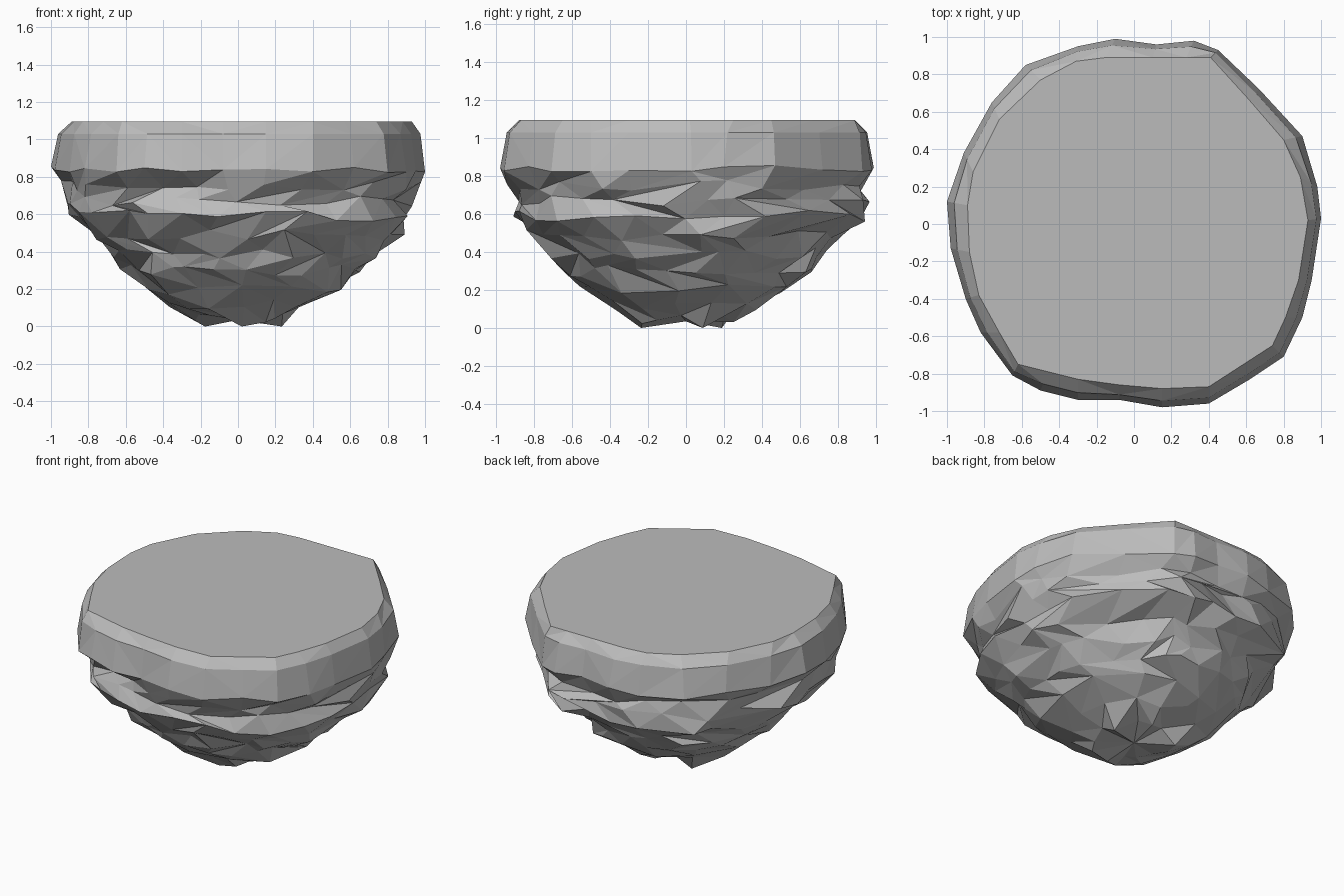
import bpy, bmesh, math, random
from mathutils import Vector

cube = bpy.data.objects.get("Cube")
if cube:
    bpy.data.objects.remove(cube, do_unlink=True)
random.seed(11)

stone = bpy.data.materials.new("grey stone")
stone.use_nodes = True
GREY = (0.5, 0.5, 0.5, 1)
stone.diffuse_color = GREY
stone.node_tree.nodes["Principled BSDF"].inputs["Base Color"].default_value = GREY

# Plan outlines: widest rim, and the flat top inside it
RIM = [(-1, .12), (-.91, .38), (-.76, .65), (-.58, .85), (-.3, .95), (-.1, .99), (.12, .96),
       (.32, .98), (.45, .93), (.67, .72), (.9, .47), (.98, .2), (1, .03), (.95, -.3),
       (.9, -.5), (.8, -.71), (.62, -.83), (.4, -.96), (.15, -.98), (-.08, -.94),
       (-.3, -.94), (-.5, -.89), (-.65, -.81), (-.82, -.58), (-.9, -.4), (-.98, -.13)]
TOP = [(-.89, .1), (-.86, .28), (-.72, .56), (-.5, .77), (-.31, .87), (-.15, .89), (.1, .89),
       (.28, .89), (.41, .89), (.61, .67), (.8, .45), (.89, .25), (.93, .02), (.88, -.3),
       (.81, -.5), (.74, -.65), (.57, -.76), (.4, -.87), (.15, -.88), (-.08, -.86),
       (-.3, -.83), (-.46, -.79), (-.62, -.75), (-.72, -.58), (-.83, -.38), (-.88, -.15)]
COUNT = len(RIM)

# Underside: height and share of the rim radius
PROFILE = [(.75, .94), (.67, .91), (.59, .89), (.49, .81), (.39, .73), (.3, .64)]
TIP = [(.2, .53), (.12, .39), (.05, .24)]

# Ledges and hollows: direction in degrees, height, push, angular width
BUMPS = [(28, .61, .08, 14), (48, .48, -.10, 18), (75, .61, .10, 22), (105, .6, .05, 15),
         (0, .45, .07, 25), (-20, .61, .05, 20), (-60, .5, .05, 14), (-90, .56, .03, 20),
         (-108, .58, .06, 12), (-112, .42, -.08, 16), (-112, .75, -.07, 14),
         (-150, .6, .04, 14), (172, .67, .03, 12), (145, .48, -.08, 18),
         (180, .42, -.04, 22), (-100, .22, .05, 14), (85, .22, .05, 18)]


def bump(angle, z):
    total = 0
    for direction, height, push, width in BUMPS:
        turn = (angle - direction + 180) % 360 - 180
        total += push * math.exp(-(turn / width) ** 2 - ((z - height) / .08) ** 2)
    return total


bm = bmesh.new()


def blended_ring(z, share, wobble=0):
    ring = []
    for (ax, ay), (bx, by) in zip(TOP, RIM):
        p = Vector((ax, ay, z)).lerp(Vector((bx, by, z)), share)
        p.z += random.uniform(-wobble, wobble)
        ring.append(bm.verts.new(p))
    return ring


def rough_ring(z, share, step, shift):
    ring = []
    for i in range(0, COUNT, step):
        a, b = Vector(RIM[i]), Vector(RIM[(i + 1) % COUNT])
        p = a.lerp(b, shift + random.uniform(-.25, .25))
        angle = math.degrees(math.atan2(p.y, p.x))
        r = share + bump(angle, z) + random.uniform(-.035, .035)
        ring.append(bm.verts.new((p.x * r, p.y * r, z + random.uniform(-.032, .032))))
    return ring


def bridge(upper, lower):
    n, m = len(upper), len(lower)
    for i in range(n):
        a, b = upper[i], upper[(i + 1) % n]
        if m == n:
            c, d = lower[i], lower[(i + 1) % n]
            if random.random() < .5:
                bm.faces.new((a, c, b))
                bm.faces.new((b, c, d))
            else:
                bm.faces.new((a, c, d))
                bm.faces.new((a, d, b))
        else:
            c = lower[i // 2]
            bm.faces.new((a, c, b))
            if i % 2:
                bm.faces.new((b, c, lower[(i // 2 + 1) % m]))


# Flat top, bevelled shoulder and upright band
rings = [blended_ring(1.095, 0), blended_ring(1.03, .65), blended_ring(.84, 1, .018)]
bm.faces.new(rings[0])

# Craggy underside, with fewer sides near the tip
for k, (z, share) in enumerate(PROFILE):
    rings.append(rough_ring(z, share, 1, .5 * (k % 2)))
for z, share in TIP:
    rings.append(rough_ring(z, share, 2, .5))
for upper, lower in zip(rings, rings[1:]):
    bridge(upper, lower)

# Knobbly tip
last = rings[-1]
for i, v in enumerate(last):
    v.co.z = 0 if i % 4 == 1 else max(.02, v.co.z)
centre = bm.verts.new((0, 0, .035))
for i, v in enumerate(last):
    bm.faces.new((v, centre, last[(i + 1) % len(last)]))

bmesh.ops.recalc_face_normals(bm, faces=bm.faces)
mesh = bpy.data.meshes.new("floating_rock")
bm.to_mesh(mesh)
bm.free()
mesh.materials.append(stone)
rock = bpy.data.objects.new("floating_rock", mesh)
bpy.context.collection.objects.link(rock)
